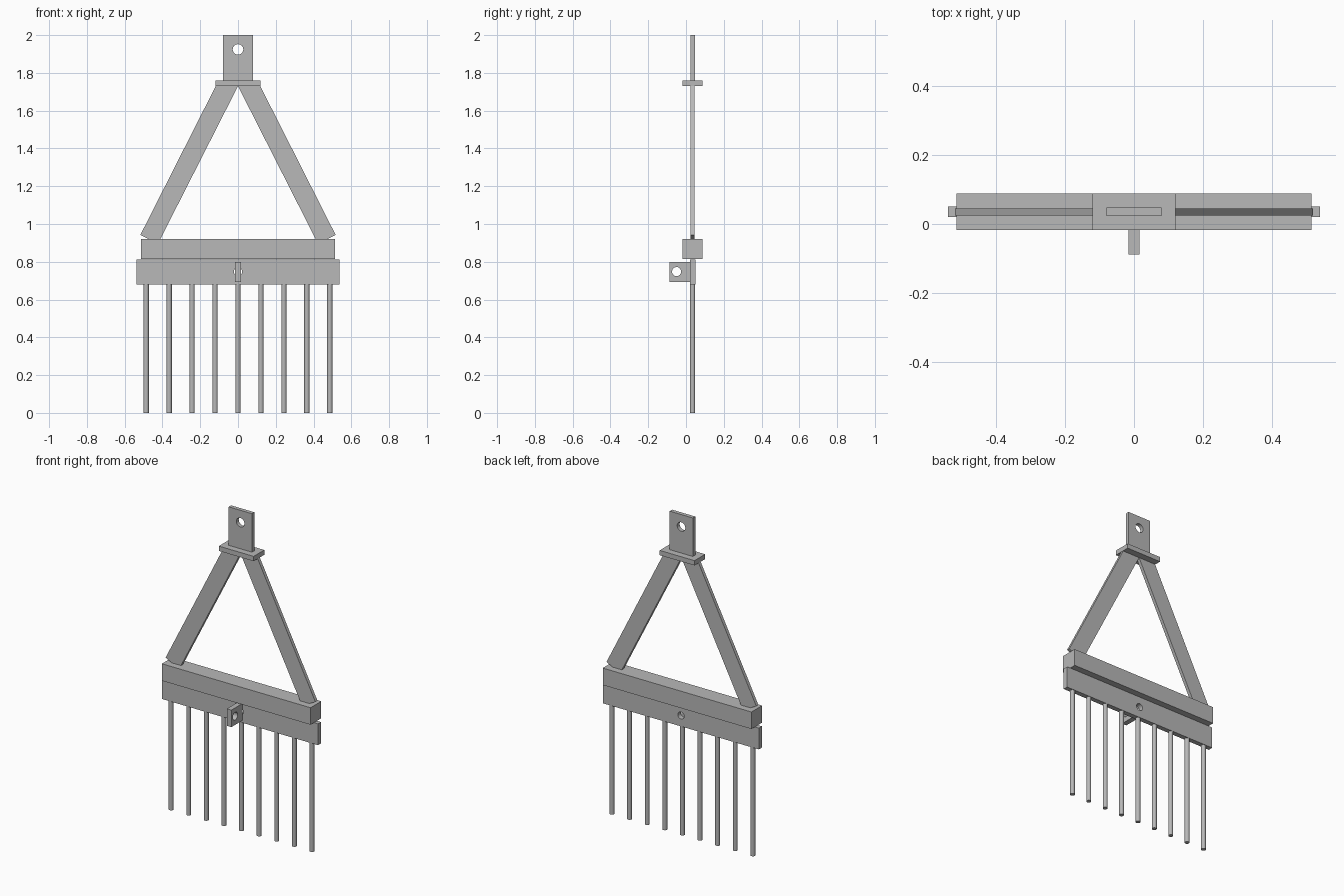
import bpy, bmesh
from math import pi
from mathutils import Matrix, Vector

default = bpy.data.objects.get("Cube")
if default:
    bpy.data.objects.remove(default, do_unlink=True)

steel = bpy.data.materials.new("grey_steel")
steel.use_nodes = True
grey = (0.48, 0.48, 0.48, 1)
steel.diffuse_color = grey
steel.node_tree.nodes["Principled BSDF"].inputs["Base Color"].default_value = grey

MID_Y = 0.035  # shared centre plane of the frame


def finish(bm, name):
    bmesh.ops.recalc_face_normals(bm, faces=bm.faces)
    mesh = bpy.data.meshes.new(name)
    bm.to_mesh(mesh)
    bm.free()
    mesh.materials.append(steel)
    obj = bpy.data.objects.new(name, mesh)
    bpy.context.collection.objects.link(obj)
    return obj


def box(name, x, y, z):
    """Box from (low, high) ranges on each axis."""
    bm = bmesh.new()
    bmesh.ops.create_cube(bm, size=1)
    for v in bm.verts:
        v.co = Vector([lo + (hi - lo) * (c + 0.5) for c, (lo, hi) in zip(v.co, (x, y, z))])
    return finish(bm, name)


def cylinder(name, centre, radius, length, axis="Z", sides=24):
    turn = {"X": Matrix.Rotation(pi / 2, 4, "Y"),
            "Y": Matrix.Rotation(pi / 2, 4, "X"),
            "Z": Matrix.Identity(4)}[axis]
    bm = bmesh.new()
    bmesh.ops.create_cone(bm, cap_ends=True, segments=sides, radius1=radius, radius2=radius,
                          depth=length, matrix=Matrix.Translation(centre) @ turn)
    return finish(bm, name)


def smooth(obj):
    bpy.ops.object.select_all(action="DESELECT")
    obj.select_set(True)
    bpy.context.view_layer.objects.active = obj
    bpy.ops.object.shade_smooth_by_angle()


def drill(obj, centre, radius, axis):
    """Cut a round hole through a plate."""
    cutter = cylinder("hole_cutter", centre, radius, 0.1, axis, 32)
    cutter.hide_render = True
    mod = obj.modifiers.new("hole", "BOOLEAN")
    mod.operation, mod.solver, mod.object = "DIFFERENCE", "EXACT", cutter
    bpy.context.view_layer.objects.active = obj
    bpy.ops.object.modifier_apply(modifier=mod.name)
    bpy.data.objects.remove(cutter, do_unlink=True)
    smooth(obj)


def about_mid(thickness):
    return (MID_Y - thickness / 2, MID_Y + thickness / 2)


# Cross beam and the collar plate above it
wide = about_mid(0.105)
box("cross_beam", (-0.513, 0.513), wide, (0.815, 0.921))
box("collar_plate", (-0.12, 0.12), wide, (1.73, 1.76))

# Hanging plate with its eye
hanger = box("hanging_plate", (-0.08, 0.08), about_mid(0.024), (1.76, 2.0))
drill(hanger, (0, MID_Y, 1.924), 0.028, "Y")

# Tine bar with a centre hole
bar = box("tine_bar", (-0.538, 0.538), about_mid(0.03), (0.68, 0.813))
drill(bar, (0, MID_Y, 0.748), 0.022, "Y")

# Front lug with its eye
lug = box("front_lug", (-0.016, 0.016), (-0.0875, 0.02), (0.694, 0.8))
drill(lug, (0, -0.05, 0.748), 0.024, "X")

# Slanted arms, square at the foot and cut level under the collar
arm_outline = [(0.517, 0.942), (0.424, 0.895), (0.0, 1.73), (0.118, 1.73)]
for side, label in ((1, "left"), (-1, "right")):
    bm = bmesh.new()
    front, back = about_mid(0.021)
    face = bm.faces.new([bm.verts.new((side * x, front, z)) for x, z in arm_outline])
    extruded = bmesh.ops.extrude_face_region(bm, geom=[face])["geom"]
    bmesh.ops.translate(bm, vec=(0, back - front, 0),
                        verts=[g for g in extruded if isinstance(g, bmesh.types.BMVert)])
    finish(bm, label + "_arm")

# Row of round tines
for i in range(9):
    tine = cylinder(f"tine_{i + 1}", ((i - 4) * 0.1215, MID_Y, 0.34), 0.0138, 0.68)
    smooth(tine)
